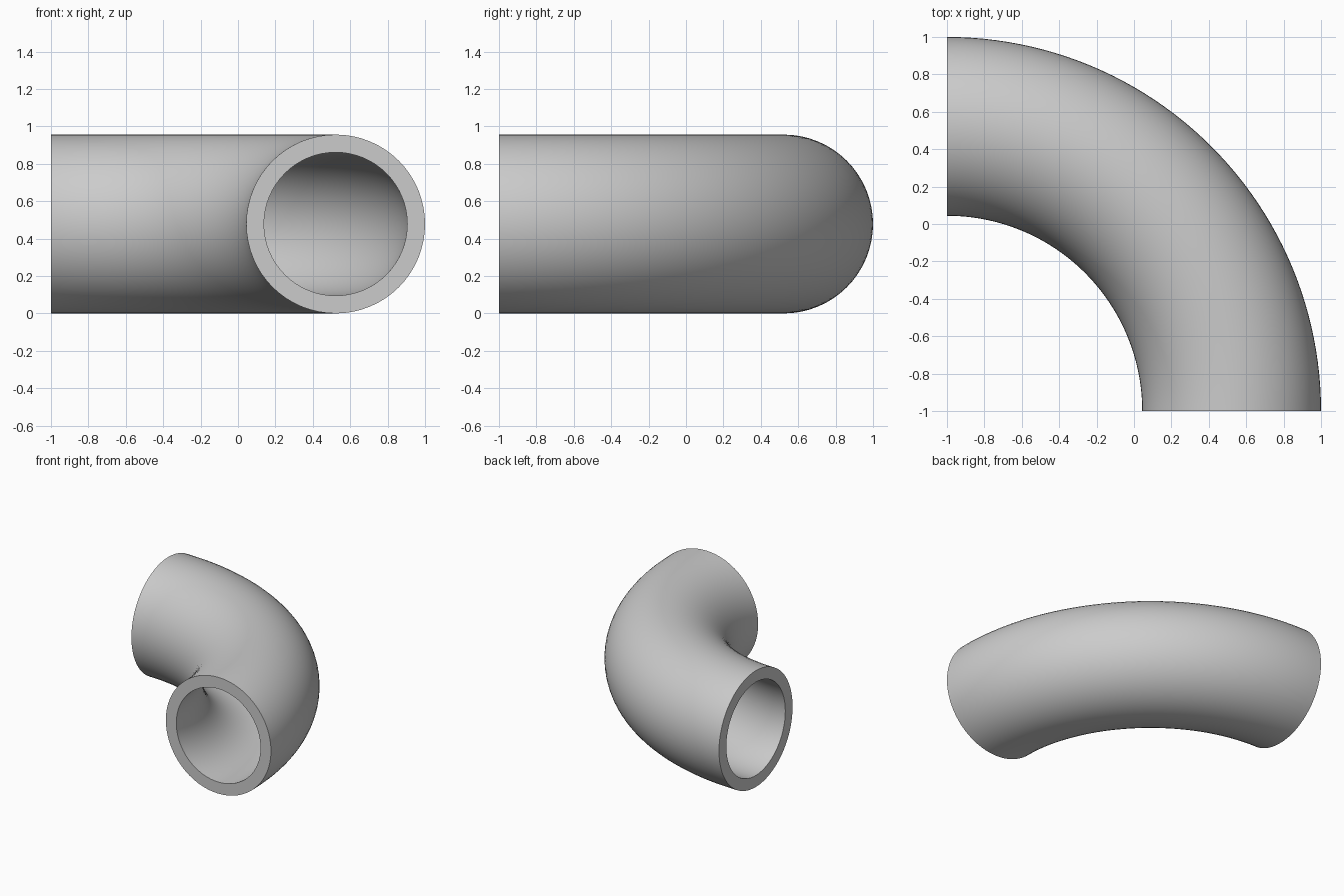
import bpy, bmesh
from math import pi, tau, sin, cos, radians

cube = bpy.data.objects.get("Cube")
if cube:
    bpy.data.objects.remove(cube, do_unlink=True)

OUTER, INNER = 0.478, 0.383   # pipe radii
BEND = 2 - OUTER              # radius of the bend centreline
SIDES, STEPS = 64, 48

# Grey pipe material
grey = bpy.data.materials.new("pipe_grey")
grey.use_nodes = True
colour = (0.6, 0.6, 0.6, 1)
grey.diffuse_color = colour
grey.node_tree.nodes["Principled BSDF"].inputs["Base Color"].default_value = colour

bm = bmesh.new()


def ring(radius, step):
    """Circle of vertices across the pipe at one step of the bend."""
    turn = step / STEPS * pi / 2
    verts = []
    for i in range(SIDES):
        a = i / SIDES * tau
        reach = BEND + radius * cos(a)
        verts.append(bm.verts.new((reach * cos(turn) - 1,
                                   reach * sin(turn) - 1,
                                   OUTER + radius * sin(a))))
    return verts


def join(a, b):
    """Strip of quads between two rings."""
    for i in range(SIDES):
        j = (i + 1) % SIDES
        bm.faces.new((a[i], a[j], b[j], b[i]))


# Outer and inner walls, swept a quarter turn
outer, inner = [[ring(r, s) for s in range(STEPS + 1)] for r in (OUTER, INNER)]
for wall in (outer, inner):
    for a, b in zip(wall, wall[1:]):
        join(a, b)

# Flat rims closing the wall thickness at both open ends
for end in (0, -1):
    join(outer[end], inner[end])

bmesh.ops.recalc_face_normals(bm, faces=bm.faces[:])
mesh = bpy.data.meshes.new("pipe_elbow")
bm.to_mesh(mesh)
bm.free()
mesh.materials.append(grey)

elbow = bpy.data.objects.new("pipe_elbow", mesh)
bpy.context.collection.objects.link(elbow)
bpy.ops.object.select_all(action='DESELECT')
elbow.select_set(True)
bpy.context.view_layer.objects.active = elbow
bpy.ops.object.shade_smooth_by_angle(angle=radians(30))
